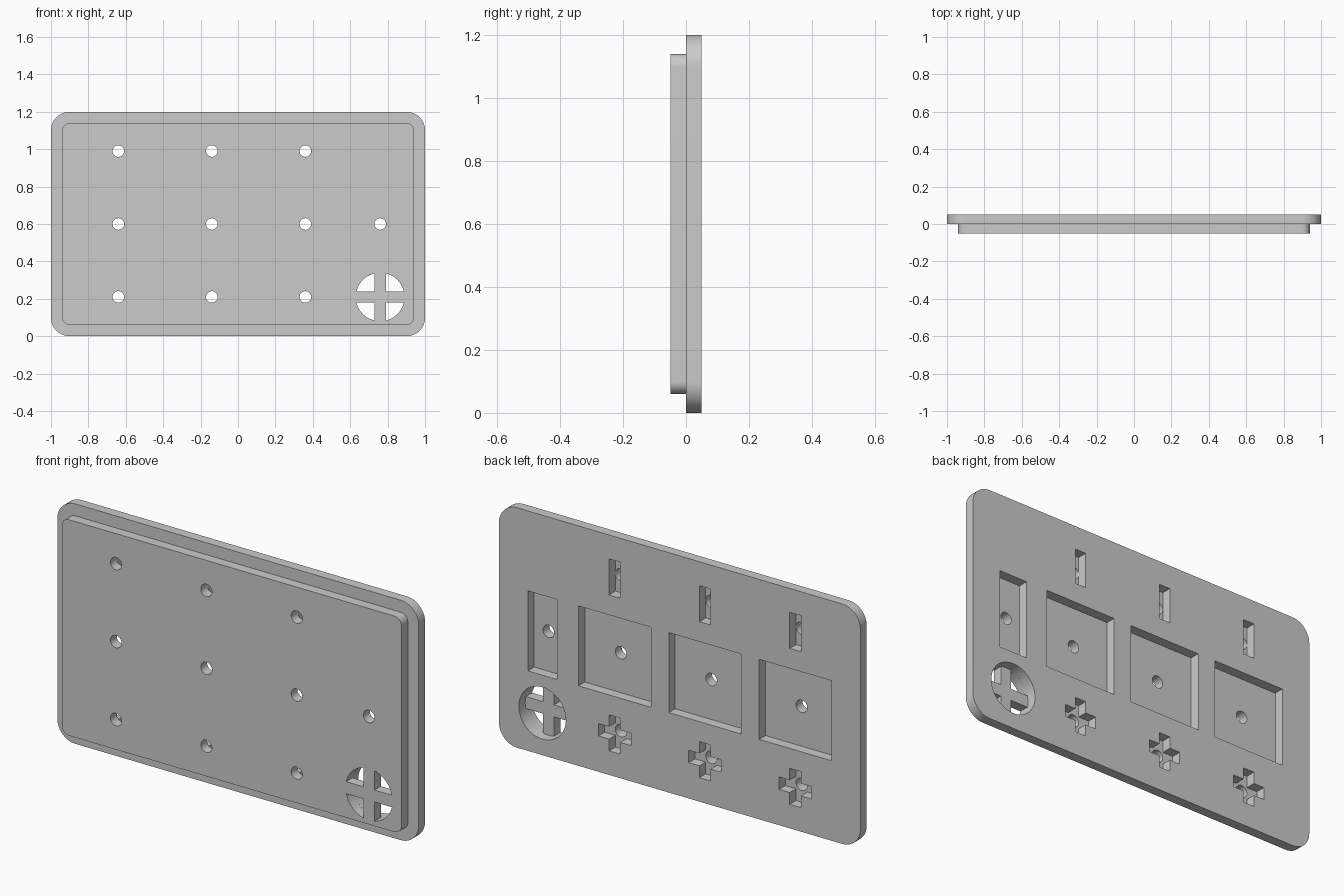
import bpy, bmesh
from math import sin, cos, pi, asin, radians

cube = bpy.data.objects.get("Cube")
if cube:
    bpy.data.objects.remove(cube)

THICK = 0.05
MID = 0.6                       # height of the plate centre
COLUMNS = (-0.64, -0.14, 0.36)  # the three repeated columns
SIDE = 0.76                     # column of the narrow pocket and the grille
TOP, LOW = 0.99, 0.21           # upper and lower rows
SLOT = 0.062

grey = bpy.data.materials.new("plain grey")
grey.use_nodes = True
colour = (0.6, 0.6, 0.6, 1)
grey.diffuse_color = colour
grey.node_tree.nodes["Principled BSDF"].inputs["Base Color"].default_value = colour


def arc(cx, cz, r, start, end, n):
    return [(cx + r * cos(start + (end - start) * i / n),
             cz + r * sin(start + (end - start) * i / n)) for i in range(n + 1)]


def circle(cx, cz, r, n=32):
    return arc(cx, cz, r, 0, 2 * pi, n)[:-1]


def rectangle(cx, cz, w, h):
    return [(cx + sx * w / 2, cz + sz * h / 2)
            for sx, sz in ((-1, -1), (1, -1), (1, 1), (-1, 1))]


def rounded_rectangle(w, h, r):
    points = []
    for k, (sx, sz) in enumerate(((1, 1), (-1, 1), (-1, -1), (1, -1))):
        points += arc(sx * (w / 2 - r), MID + sz * (h / 2 - r), r,
                      k * pi / 2, (k + 1) * pi / 2, 12)
    return points


def cross(cx, cz, size, width):
    a, b = size / 2, width / 2
    points = []
    for k in range(4):
        c, s = round(cos(k * pi / 2)), round(sin(k * pi / 2))
        points += [(cx + x * c - z * s, cz + x * s + z * c)
                   for x, z in ((a, -b), (a, b), (b, b))]
    return points


def grille_openings(cx, cz, r, bar):
    # four sectors of a disc, leaving a cross of bars between them
    h = bar / 2
    gap = asin(h / r)
    sectors = []
    for k in range(4):
        t = k * pi / 2
        corner = (cx + h * (cos(t) - sin(t)), cz + h * (sin(t) + cos(t)))
        sectors.append([corner] + arc(cx, cz, r, t + gap, t + pi / 2 - gap, 12))
    return sectors


def slab(name, outlines, y):
    # filled outline with openings, extruded through the slab thickness
    curve = bpy.data.curves.new(name, 'CURVE')
    curve.dimensions = '2D'
    curve.fill_mode = 'BOTH'
    curve.extrude = THICK / 2
    for points in outlines:
        spline = curve.splines.new('POLY')
        spline.points.add(len(points) - 1)
        for p, (x, z) in zip(spline.points, points):
            p.co = (x, z, 0, 1)
        spline.use_cyclic_u = True
    obj = bpy.data.objects.new(name, curve)
    bpy.context.collection.objects.link(obj)
    obj.rotation_euler = (radians(90), 0, 0)
    obj.location.y = y
    bpy.ops.object.select_all(action='DESELECT')
    obj.select_set(True)
    bpy.context.view_layer.objects.active = obj
    bpy.ops.object.convert(target='MESH')
    obj = bpy.context.object
    bm = bmesh.new()
    bm.from_mesh(obj.data)
    bmesh.ops.remove_doubles(bm, verts=bm.verts, dist=0.0001)
    bmesh.ops.dissolve_limit(bm, angle_limit=radians(1), verts=bm.verts, edges=bm.edges)
    bmesh.ops.recalc_face_normals(bm, faces=bm.faces)
    bm.to_mesh(obj.data)
    bm.free()
    obj.data.materials.clear()
    obj.data.materials.append(grey)
    bpy.ops.object.shade_smooth_by_angle(angle=radians(30))


# Back plate: slots, square pockets and crosses, plus the side column
pockets = [rectangle(SIDE, MID, 0.16, 0.4), circle(SIDE, LOW, 0.13, 48)]
for x in COLUMNS:
    pockets += [rectangle(x, TOP, SLOT, 0.18),
                rectangle(x, MID, 0.4, 0.4),
                cross(x, LOW, 0.18, SLOT)]
slab("back_plate", [rounded_rectangle(2, 1.2, 0.1)] + pockets, THICK / 2)

# Front panel: small round holes and the barred round opening
holes = [circle(x, z, 0.031) for x in COLUMNS for z in (TOP, MID, LOW)]
holes.append(circle(SIDE, MID, 0.031))
holes += grille_openings(SIDE, LOW, 0.13, 0.06)
slab("front_panel", [rounded_rectangle(1.88, 1.08, 0.04)] + holes, -THICK / 2)
